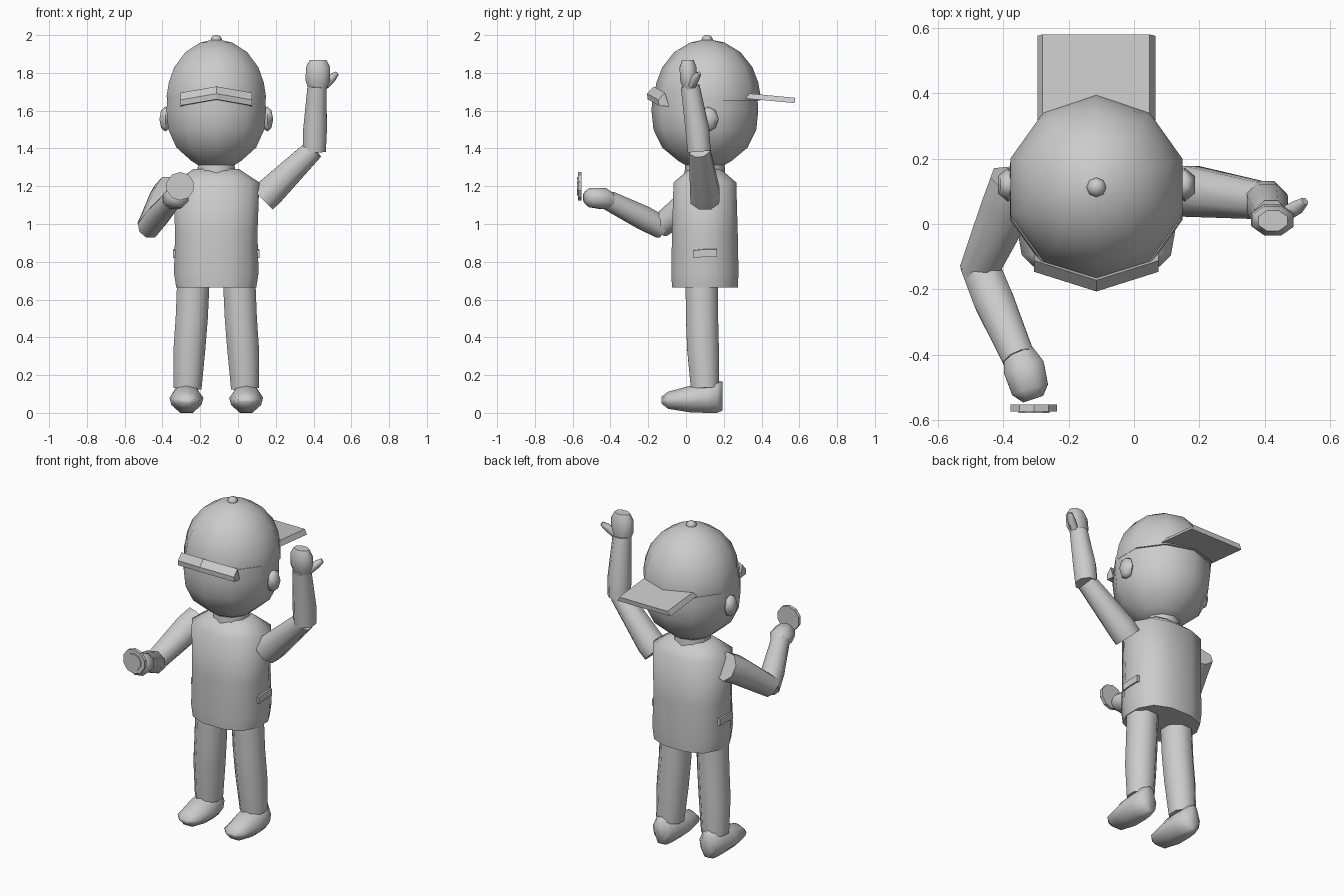
import bpy, bmesh, math
from mathutils import Vector

if "Cube" in bpy.data.objects:
    bpy.data.objects.remove(bpy.data.objects["Cube"])

grey = bpy.data.materials.new("plain grey")
grey.use_nodes = True
grey.diffuse_color = (0.6, 0.6, 0.6, 1)
grey.node_tree.nodes["Principled BSDF"].inputs["Base Color"].default_value = (0.6, 0.6, 0.6, 1)

MID = Vector((-0.115, 0.1, 0))  # body axis


def finish(name, bm, angle=60):
    bmesh.ops.recalc_face_normals(bm, faces=bm.faces)
    mesh = bpy.data.meshes.new(name)
    bm.to_mesh(mesh)
    bm.free()
    mesh.materials.append(grey)
    obj = bpy.data.objects.new(name, mesh)
    bpy.context.collection.objects.link(obj)
    bpy.ops.object.select_all(action='DESELECT')
    obj.select_set(True)
    bpy.context.view_layer.objects.active = obj
    bpy.ops.object.shade_smooth_by_angle(angle=math.radians(angle))
    return obj


def loft(name, rings, angle=60):
    """Skin a list of equal-length point rings and cap both ends."""
    bm = bmesh.new()
    rows = [[bm.verts.new(p) for p in ring] for ring in rings]
    n = len(rows[0])
    for a, b in zip(rows, rows[1:]):
        for i in range(n):
            j = (i + 1) % n
            bm.faces.new((a[i], a[j], b[j], b[i]))
    bm.faces.new(rows[0])
    bm.faces.new(rows[-1])
    return finish(name, bm, angle)


def ellipse(center, u, v, n, turn=0.5):
    steps = [2 * math.pi * (i + turn) / n for i in range(n)]
    return [Vector(center) + u * math.cos(t) + v * math.sin(t) for t in steps]


def limb(name, stations, n=8, side=Vector((0, 1, 0)), flat=1.0):
    """Tapered tube through (centre, radius) stations."""
    pts = [Vector(c) for c, r in stations]
    rings = []
    for i, (c, r) in enumerate(stations):
        d = (pts[min(i + 1, len(pts) - 1)] - pts[max(i - 1, 0)]).normalized()
        u = (side - d * side.dot(d)).normalized()
        rings.append(ellipse(c, u * r * flat, d.cross(u) * r, n))
    return loft(name, rings)


def lathe(name, profile, y=0.1, n=10):
    return loft(name, [ellipse((MID.x, y, z), Vector((0, r * 1.02, 0)),
                               Vector((r, 0, 0)), n, 0) for r, z in profile])


def ball(name, center, radii, n, rows):
    bm = bmesh.new()
    bmesh.ops.create_uvsphere(bm, u_segments=n, v_segments=rows, radius=1)
    bmesh.ops.scale(bm, vec=radii, verts=bm.verts)
    bmesh.ops.translate(bm, vec=center, verts=bm.verts)
    return finish(name, bm)


# Head, neck and backwards cap
lathe("head", [(.09, 1.305), (.14, 1.335), (.222, 1.405), (.267, 1.5), (.277, 1.6), (.272, 1.68)])
lathe("neck", [(.108, 1.24), (.1, 1.34)])
lathe("cap", [(.275, 1.655), (.276, 1.68), (.264, 1.75), (.234, 1.83), (.172, 1.91),
              (.09, 1.96), (.01, 1.978)], .113)
ball("cap_button", (MID.x, .112, 1.975), (.03, .03, .026), 8, 6)

# Cap brim: a sloping slab with bevelled sides
brim = []
for y, z in ((.31, 1.665), (.575, 1.64)):
    brim.append([(-.295, y, z), (.065, y, z), (.048, y + .004, z + .028), (-.28, y + .004, z + .028)])
loft("cap_brim", brim, 20)

# Cap strap: chevron band across the forehead
strap = []
for x in (-1, 0, 1):
    back, drop = abs(x) * .06, abs(x) * .033
    strap.append([(MID.x + x * .19, y + back, z - drop) for y, z in
                  ((-.172, 1.728), (-.206, 1.69), (-.203, 1.66), (-.15, 1.655))])
loft("cap_strap", strap, 30)

# Torso: oval section, stacked up to the sloping shoulders
quarter = [(1, .3), (.79, .77), (.34, 1)]
section = quarter + [(-x, y) for x, y in quarter[::-1]]
section += [(-x, -y) for x, y in section]
torso = []
for hx, hy, z in ((.212, .174, .665), (.224, .178, .74), (.218, .174, .95),
                  (.228, .166, 1.22), (.122, .085, 1.29)):
    torso.append([MID + Vector((x * hx, y * hy, z)) for x, y in section])
loft("torso", torso)

# Paired parts
for s, label in ((1, "left"), (-1, "right")):
    def at(x, y, z):
        return (MID.x + s * x, y, z)

    ball(label + "_ear", at(.27, .12, 1.555), (.036, .052, .066), 6, 4)

    # Pocket flap: thin folded plate on the hip
    loft(label + "_pocket_flap", [[at(.19, y, .82 + k), at(.23, y, .82 + k),
                                   at(.23, y, .86 + k), at(.19, y, .865 + k)]
                                  for y, k in ((.04, 0), (.1, .006), (.165, .006))], 20)

    limb(label + "_leg", [(at(.12, .083, .73), .093), (at(.13, .085, .5), .092),
                          (at(.142, .09, .34), .091), (at(.152, .1, .13), .08)], 8)

    # Shoe: oval sections from toe to heel
    shoe = []
    for y, w, low, high in ((-.13, .035, .05, .085), (-.095, .07, .022, .112), (.02, .09, .003, .143),
                            (.11, .082, 0, .157), (.165, .066, 0, .17), (.192, .035, .012, .165)):
        mid = low + (high - low) * .55
        shoe.append([at(.158 + x * w, y, z) for x, z in
                     ((.4, low), (.88, low + (mid - low) * .5), (1, mid), (.6, high - .015), (0, high),
                      (-.6, high - .015), (-1, mid), (-.88, low + (mid - low) * .5), (-.4, low))])
    loft(label + "_shoe", shoe, 80)

# Raised left arm
limb("left_upper_arm", [((.13, .1, 1.13), .082), ((.17, .1, 1.17), .084), ((.4, .07, 1.395), .06)])
limb("left_forearm", [((.404, .07, 1.385), .066), ((.408, .06, 1.5), .068), ((.418, .022, 1.73), .054)])
limb("left_hand", [((.42, .022, 1.71), .05), ((.422, .015, 1.76), .07), ((.424, .01, 1.83), .069),
                   ((.424, .01, 1.868), .048)], 8, flat=.7)
limb("left_thumb", [((.46, .03, 1.735), .024), ((.5, .052, 1.775), .022), ((.522, .07, 1.797), .013)], 6)

# Right arm reaching forward
up = Vector((0, 0, 1))
limb("right_upper_arm", [((-.36, .13, 1.18), .084), ((-.385, .06, 1.14), .084),
                         ((-.473, -.14, .985), .063)], side=up)
limb("right_forearm", [((-.472, -.125, .98), .063), ((-.43, -.23, 1.035), .066),
                       ((-.352, -.41, 1.125), .054)], side=up)
limb("right_hand", [((-.352, -.395, 1.12), .05), ((-.336, -.44, 1.135), .068),
                    ((-.318, -.505, 1.14), .062), ((-.308, -.535, 1.14), .035)], side=up, flat=.9)

# Flat disc floating before the right hand, with a raised centre
loft("disc", [ellipse((-.306, y, 1.2), Vector((r, 0, 0)), Vector((0, 0, r)), 10)
              for r, y in ((.075, -.552), (.075, -.572), (.05, -.572), (.05, -.577))], 30)
